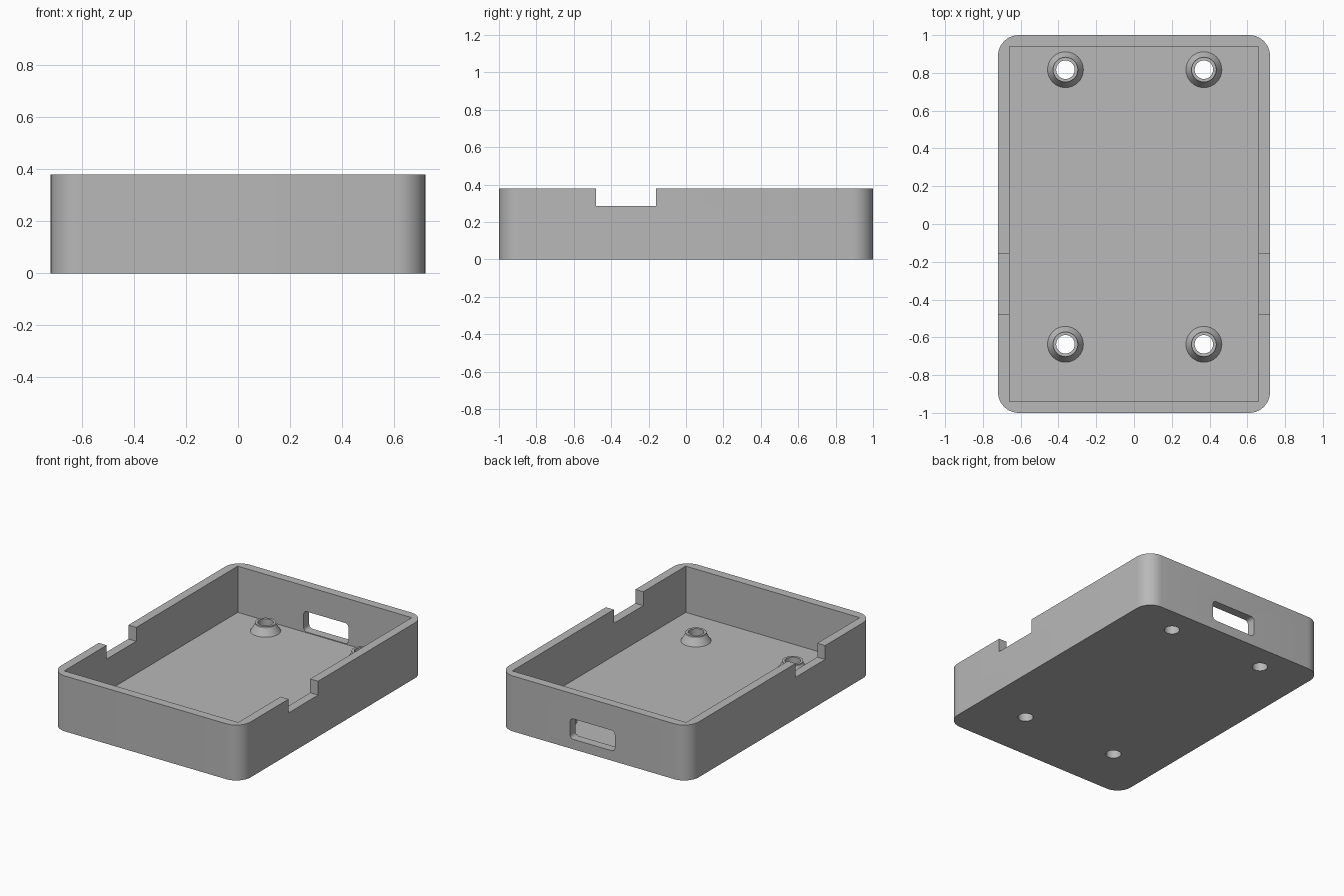
import bpy, bmesh, math
from mathutils import Matrix, Vector

cube = bpy.data.objects.get("Cube")
if cube:
    bpy.data.objects.remove(cube, do_unlink=True)

HALF_X, HALF_Y, HEIGHT = 0.72, 1.0, 0.38
WALL, FLOOR, CORNER = 0.06, 0.063, 0.11
HOLE_R = 0.049

grey = bpy.data.materials.new("matte_grey")
grey.use_nodes = True
grey.diffuse_color = (0.48, 0.48, 0.48, 1)
grey.node_tree.nodes["Principled BSDF"].inputs["Base Color"].default_value = grey.diffuse_color


def finish(name, bm):
    bmesh.ops.recalc_face_normals(bm, faces=bm.faces)
    mesh = bpy.data.meshes.new(name)
    bm.to_mesh(mesh)
    bm.free()
    mesh.materials.append(grey)
    obj = bpy.data.objects.new(name, mesh)
    bpy.context.collection.objects.link(obj)
    return obj


def select_only(obj):
    bpy.ops.object.select_all(action='DESELECT')
    obj.select_set(True)
    bpy.context.view_layer.objects.active = obj


def smooth(obj):
    select_only(obj)
    bpy.ops.object.shade_smooth_by_angle(angle=math.radians(30))


def prism(name, half_w, half_h, radius, depth, matrix, steps=10):
    """Rounded rectangle extruded along its local z, then placed by matrix."""
    bm = bmesh.new()
    verts = []
    count = steps if radius > 0 else 0
    for quarter, (sx, sy) in enumerate([(1, 1), (-1, 1), (-1, -1), (1, -1)]):
        for i in range(count + 1):
            a = math.pi / 2 * (quarter + i / max(count, 1))
            verts.append(bm.verts.new((sx * (half_w - radius) + radius * math.cos(a),
                                       sy * (half_h - radius) + radius * math.sin(a), 0)))
    face = bm.faces.new(verts)
    top = bmesh.ops.extrude_face_region(bm, geom=[face])["geom"]
    bmesh.ops.translate(bm, vec=(0, 0, depth),
                        verts=[g for g in top if isinstance(g, bmesh.types.BMVert)])
    bmesh.ops.transform(bm, matrix=matrix, verts=bm.verts)
    return finish(name, bm)


def cut(target, cutter):
    cutter.hide_render = True
    mod = target.modifiers.new("cut", 'BOOLEAN')
    mod.operation = 'DIFFERENCE'
    mod.solver = 'EXACT'
    mod.object = cutter
    select_only(target)
    bpy.ops.object.modifier_apply(modifier=mod.name)
    bpy.data.objects.remove(cutter, do_unlink=True)


at = Matrix.Translation

# Open tray with rounded outer corners and a square cavity
tray = prism("tray", HALF_X, HALF_Y, CORNER, HEIGHT, Matrix())
cut(tray, prism("cavity_cutter", HALF_X - WALL, HALF_Y - WALL, 0, HEIGHT, at((0, 0, FLOOR))))

# Notch in the rim of both long walls
cut(tray, prism("notch_cutter", 1, 0.16, 0, 0.3, at((0, -0.32, 0.285))))

# Rounded slot through the back wall
slot_place = at((0.01, 1.1, 0.138)) @ Matrix.Rotation(math.pi / 2, 4, 'X')
cut(tray, prism("slot_cutter", 0.17, 0.07, 0.025, 0.2, slot_place, 6))

# Screw holes through the floor, each with a tapered standoff
profile = [(0.095, FLOOR), (0.066, 0.11), (0.066, 0.122), (HOLE_R, 0.122), (HOLE_R, FLOOR)]
for side, x in (("right", -0.363), ("left", 0.37)):
    for end, y in (("front", -0.637), ("back", 0.817)):
        cut(tray, prism("hole_cutter", HOLE_R, HOLE_R, HOLE_R * 0.999, 0.3, at((x, y, -0.1)), 8))
        bm = bmesh.new()
        ring = [bm.verts.new((r, 0, z)) for r, z in profile]
        edges = [bm.edges.new(pair) for pair in zip(ring, ring[1:] + ring[:1])]
        bmesh.ops.spin(bm, geom=ring + edges, cent=(0, 0, 0), axis=(0, 0, 1),
                       angle=2 * math.pi, steps=32)
        bmesh.ops.remove_doubles(bm, verts=bm.verts, dist=0.0005)
        bmesh.ops.translate(bm, vec=Vector((x, y, 0)), verts=bm.verts)
        smooth(finish(f"{end}_{side}_standoff", bm))

smooth(tray)
